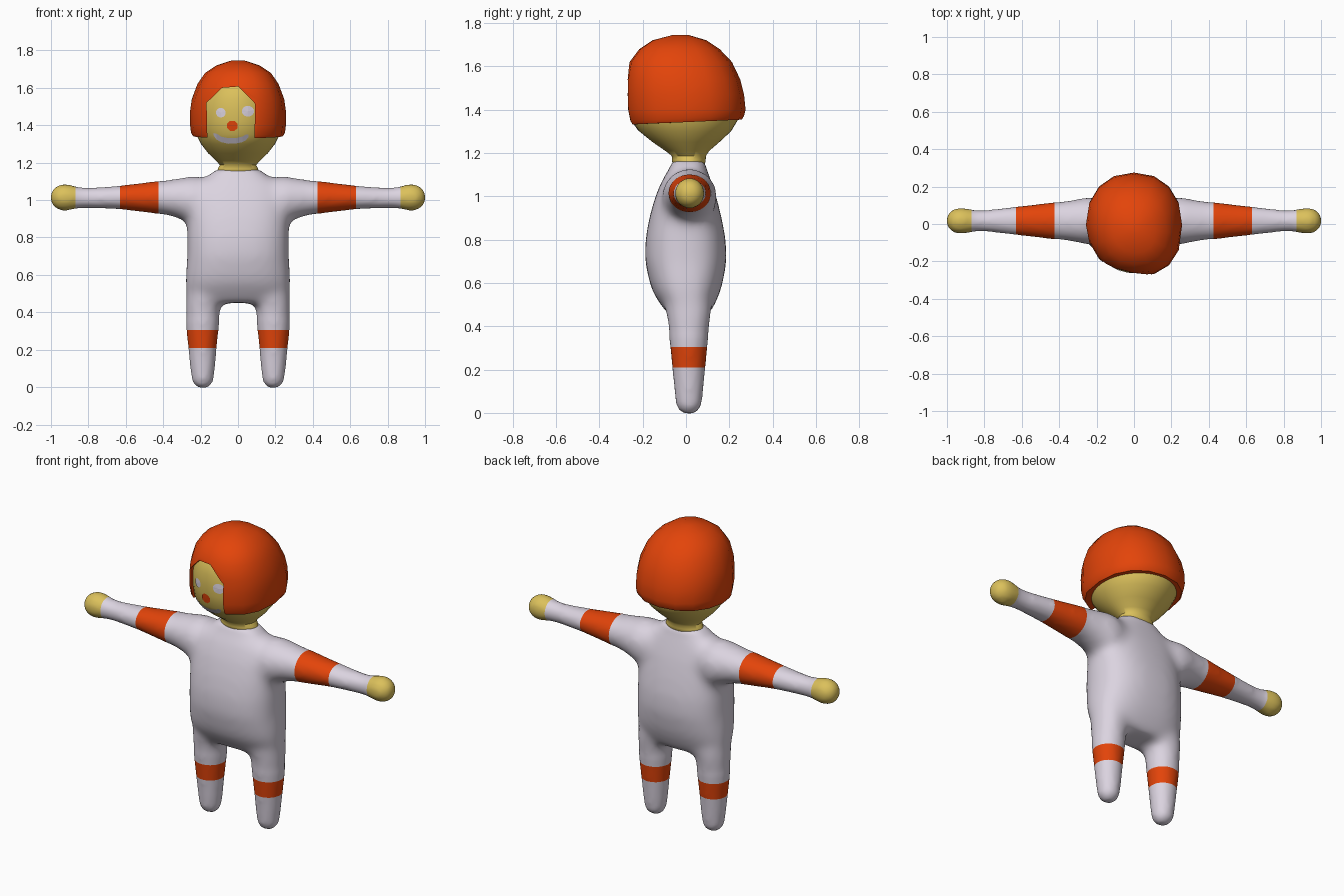
import bpy, bmesh, math
from mathutils import Vector
from mathutils.bvhtree import BVHTree

if "Cube" in bpy.data.objects:
    bpy.data.objects.remove(bpy.data.objects["Cube"])


def material(name, rgb):
    m = bpy.data.materials.new(name)
    m.diffuse_color = (*rgb, 1)
    m.use_nodes = True
    m.node_tree.nodes["Principled BSDF"].inputs["Base Color"].default_value = m.diffuse_color
    return m


CLOTH = material("pale_cloth", (0.71, 0.655, 0.745))
ORANGE = material("orange", (0.77, 0.058, 0.003))
SKIN = material("yellow_skin", (0.71, 0.53, 0.105))


def sgnpow(v, e):
    return math.copysign(abs(v) ** e, v)


def loft(bm, rings, axis="z", n=32, power=2.0, sign=1):
    """Skin closed super-elliptic rings: (position, centre u, radius u, centre v, radius v)."""
    loops = []
    for p, cu, ru, cv, rv in rings:
        loop = []
        for i in range(n):
            a = 2 * math.pi * i / n
            u = cu + ru * sgnpow(math.cos(a), 2 / power)
            v = cv + rv * sgnpow(math.sin(a), 2 / power)
            loop.append(bm.verts.new((u, v, p) if axis == "z" else (p * sign, u, v)))
        loops.append(loop)
    for a, b in zip(loops, loops[1:]):
        for i in range(n):
            bm.faces.new((a[i], a[(i + 1) % n], b[(i + 1) % n], b[i]))
    bm.faces.new(loops[0])
    bm.faces.new(loops[-1])
    bmesh.ops.recalc_face_normals(bm, faces=bm.faces[:])


def make_object(name, bm, mats):
    me = bpy.data.meshes.new(name)
    for m in mats:
        me.materials.append(m)
    bm.to_mesh(me)
    bm.free()
    ob = bpy.data.objects.new(name, me)
    bpy.context.collection.objects.link(ob)
    return ob


def bake(ob):
    """Replace the mesh by its modified result."""
    dg = bpy.context.evaluated_depsgraph_get()
    me = bpy.data.meshes.new_from_object(ob.evaluated_get(dg))
    ob.modifiers.clear()
    ob.data = me


def smooth(ob, degrees):
    bpy.ops.object.select_all(action="DESELECT")
    ob.select_set(True)
    bpy.context.view_layer.objects.active = ob
    bpy.ops.object.shade_smooth_by_angle(angle=math.radians(degrees))


# Torso, arms and legs fused into one soft form
bm = bmesh.new()
loft(bm, [(z, 0, rx, (f + b) / 2, (b - f) / 2) for z, rx, f, b in (
    (0.45, 0.24, -0.08, 0.105), (0.50, 0.278, -0.117, 0.133), (0.55, 0.282, -0.15, 0.155),
    (0.60, 0.28, -0.168, 0.17), (0.70, 0.272, -0.19, 0.188), (0.80, 0.272, -0.188, 0.184),
    (0.90, 0.272, -0.17, 0.165), (1.00, 0.27, -0.142, 0.14), (1.08, 0.24, -0.108, 0.113),
    (1.115, 0.19, -0.085, 0.10), (1.145, 0.14, -0.07, 0.09), (1.165, 0.11, -0.06, 0.085))],
    power=2.5)
arm = [(0.12, 1.0, 0.10, 0.11), (0.24, 0.996, 0.132, 0.134), (0.28, 1.005, 0.122, 0.119),
       (0.35, 1.012, 0.109, 0.100), (0.425, 1.014, 0.100, 0.088), (0.53, 1.014, 0.087, 0.075),
       (0.63, 1.014, 0.076, 0.063), (0.72, 1.012, 0.065, 0.057), (0.80, 1.011, 0.056, 0.054),
       (0.85, 1.012, 0.057, 0.056), (0.88, 1.014, 0.063, 0.063), (0.91, 1.014, 0.068, 0.070),
       (0.94, 1.014, 0.069, 0.071), (0.97, 1.014, 0.060, 0.061), (0.99, 1.014, 0.042, 0.042),
       (1.003, 1.014, 0.016, 0.016)]
leg = [(-0.003, 0.188, 0.022, 0.022), (0.008, 0.188, 0.042, 0.042), (0.035, 0.189, 0.057, 0.059),
       (0.10, 0.189, 0.066, 0.066), (0.21, 0.190, 0.076, 0.077), (0.305, 0.190, 0.086, 0.086),
       (0.40, 0.188, 0.093, 0.096), (0.47, 0.185, 0.096, 0.108), (0.56, 0.18, 0.09, 0.10)]
for s in (-1, 1):
    loft(bm, [(x, 0.017, ry, cz, rz) for x, cz, ry, rz in arm], "x", sign=s)
    loft(bm, [(z, s * cx, rx, 0.013, ry) for z, cx, rx, ry in leg])
body = make_object("body_suit", bm, [])
rm = body.modifiers.new("fuse", "REMESH")
rm.mode = "VOXEL"
rm.voxel_size = 0.015
bake(body)

bm = bmesh.new()
bm.from_mesh(body.data)
joints = [v for v in bm.verts if abs(v.co.x) < 0.42 and 0.36 < v.co.z < 1.14]
for verts, times in ((joints, 16), (bm.verts[:], 3)):
    for _ in range(times):
        bmesh.ops.smooth_vert(bm, verts=verts, factor=0.5, use_axis_x=True, use_axis_y=True, use_axis_z=True)

# Clean colour borders for sleeve stripes, hands and leg stripes
cuts = [((s * x, 0, 0), (1, 0, 0)) for s in (-1, 1) for x in (0.425, 0.63, 0.87)]
cuts += [((0, 0, z), (0, 0, 1)) for z in (0.21, 0.305)]
for co, no in cuts:
    bmesh.ops.bisect_plane(bm, geom=bm.verts[:] + bm.edges[:] + bm.faces[:], dist=1e-5,
                           plane_co=co, plane_no=no)
body.data.materials.clear()
for m in (CLOTH, ORANGE, SKIN):
    body.data.materials.append(m)
for f in bm.faces:
    c = f.calc_center_median()
    x = abs(c.x)
    f.material_index = 2 if x > 0.87 else 1 if 0.425 < x < 0.63 or 0.21 < c.z < 0.305 else 0
bm.to_mesh(body.data)
bm.free()
smooth(body, 60)

# Head with neck
bm = bmesh.new()
loft(bm, [(z, 0, rx, cy, ry) for z, rx, cy, ry in (
    (1.12, 0.08, 0.013, 0.055), (1.155, 0.112, 0.013, 0.076), (1.168, 0.107, 0.013, 0.078),
    (1.187, 0.097, 0.013, 0.079), (1.21, 0.117, 0.006, 0.102), (1.25, 0.159, 0, 0.154),
    (1.30, 0.198, -0.004, 0.212), (1.35, 0.223, -0.006, 0.244), (1.42, 0.233, -0.007, 0.252),
    (1.48, 0.231, -0.01, 0.252), (1.54, 0.218, -0.015, 0.241), (1.60, 0.184, -0.025, 0.214),
    (1.65, 0.140, -0.03, 0.165), (1.69, 0.07, -0.03, 0.08))], n=48)
surface = BVHTree.FromBMesh(bm)
head = make_object("head", bm, [SKIN])
smooth(head, 60)

# Hair: faceted cap with an opening for the face
bm = bmesh.new()
loft(bm, [(z, 0, rx, (f + b) / 2, (b - f) / 2) for z, rx, f, b in (
    (1.331, 0.241, -0.254, 0.258), (1.348, 0.251, -0.264, 0.268), (1.40, 0.256, -0.275, 0.275),
    (1.47, 0.257, -0.277, 0.268), (1.54, 0.247, -0.275, 0.250), (1.62, 0.217, -0.260, 0.212),
    (1.68, 0.176, -0.215, 0.155), (1.72, 0.115, -0.155, 0.095), (1.745, 0.038, -0.06, 0.01))],
    n=16, power=2.2)
for v in bm.verts:
    if v.co.z < 1.38:
        v.co.z += 0.045 * (v.co.y + 0.25)
    if v.co.y < -0.01:
        v.co.y -= 0.09 * v.co.x
hair = make_object("hair", bm, [ORANGE])

bm = bmesh.new()
outline = [(-0.162, 1.25), (-0.168, 1.52), (-0.085, 1.60), (0.002, 1.607), (0.092, 1.515), (0.086, 1.25)]
f = bm.faces.new([bm.verts.new((x, -0.5, z)) for x, z in outline])
ext = bmesh.ops.extrude_face_region(bm, geom=[f])["geom"]
bmesh.ops.translate(bm, vec=(0, 0.45, 0), verts=[g for g in ext if isinstance(g, bmesh.types.BMVert)])
bmesh.ops.recalc_face_normals(bm, faces=bm.faces[:])
cutter = make_object("face_opening_cutter", bm, [ORANGE])
cutter.hide_render = True
bo = hair.modifiers.new("opening", "BOOLEAN")
bo.operation = "DIFFERENCE"
bo.solver = "EXACT"
bo.object = cutter
bake(hair)
bpy.data.objects.remove(cutter)
smooth(hair, 38)


def on_face(x, z):
    """Point just in front of the head surface."""
    hit = surface.ray_cast(Vector((x, -1, z)), Vector((0, 1, 0)))[0]
    return (x, hit.y - 0.004, z)


# Eyes and nose: thin discs laid on the head
def disc(name, cx, cz, rx, rz, n, mat):
    bm = bmesh.new()
    mid = bm.verts.new(on_face(cx, cz))
    rim = []
    for i in range(n):
        a = 2 * math.pi * (i + 0.5) / n
        rim.append(bm.verts.new(on_face(cx + rx * math.cos(a), cz + rz * math.sin(a))))
    for i in range(n):
        bm.faces.new((mid, rim[i], rim[(i + 1) % n]))
    make_object(name, bm, [mat])


disc("left_eye", -0.092, 1.467, 0.026, 0.026, 14, CLOTH)
disc("right_eye", 0.053, 1.475, 0.033, 0.029, 14, CLOTH)
disc("nose", -0.03, 1.397, 0.031, 0.029, 8, ORANGE)

# Smile: curved strip laid on the head
bm = bmesh.new()
smile = [(-0.130, 1.358, 1.345), (-0.116, 1.356, 1.324), (-0.088, 1.338, 1.309), (-0.05, 1.331, 1.301),
         (-0.01, 1.331, 1.303), (0.025, 1.340, 1.310), (0.042, 1.351, 1.320), (0.056, 1.350, 1.335)]
pairs = [(bm.verts.new(on_face(x, t)), bm.verts.new(on_face(x, b))) for x, t, b in smile]
for (t0, b0), (t1, b1) in zip(pairs, pairs[1:]):
    bm.faces.new((b0, b1, t1, t0))
make_object("smile", bm, [CLOTH])
